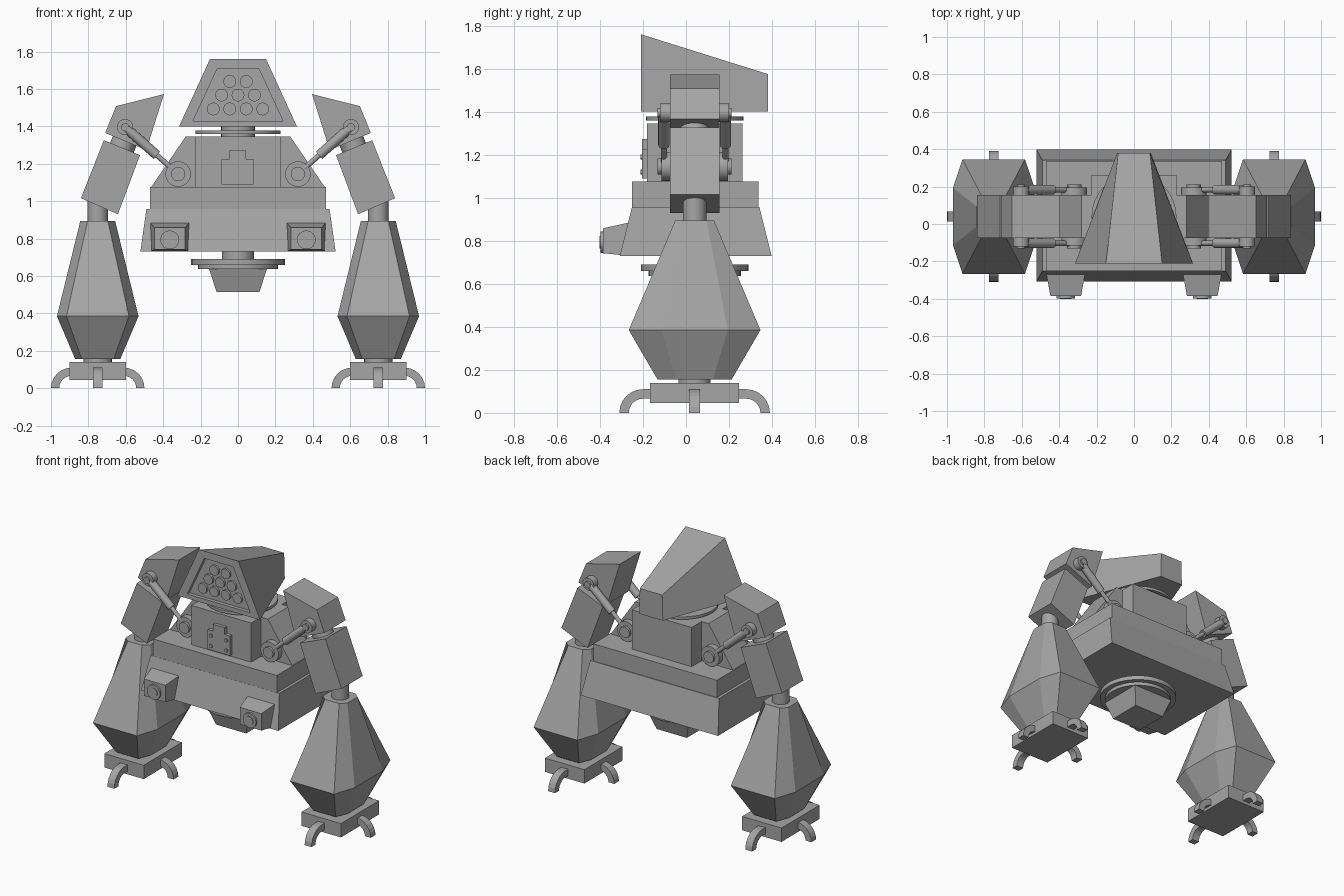
import bpy, bmesh, math
from mathutils import Vector

cube = bpy.data.objects.get("Cube")
if cube:
    bpy.data.objects.remove(cube, do_unlink=True)

GREY = (0.38, 0.38, 0.38, 1)
metal = bpy.data.materials.new("plain grey")
metal.use_nodes = True
metal.diffuse_color = GREY
metal.node_tree.nodes["Principled BSDF"].inputs["Base Color"].default_value = GREY

CY = 0.04      # depth centre of the machine
ARM = 0.115    # half depth of the arms


def loft(name, rings):
    """Skin a list of equal-length point rings and cap both ends."""
    bm = bmesh.new()
    loops = [[bm.verts.new(p) for p in ring] for ring in rings]
    n = len(loops[0])
    for a, b in zip(loops, loops[1:]):
        for i in range(n):
            j = (i + 1) % n
            bm.faces.new((a[i], a[j], b[j], b[i]))
    bm.faces.new(loops[0])
    bm.faces.new(loops[-1])
    bmesh.ops.recalc_face_normals(bm, faces=bm.faces)
    mesh = bpy.data.meshes.new(name)
    bm.to_mesh(mesh)
    bm.free()
    mesh.materials.append(metal)
    obj = bpy.data.objects.new(name, mesh)
    bpy.context.collection.objects.link(obj)
    return obj


def rect(x, y, z, hx, hy):
    return [(x + a * hx, y + b * hy, z) for a, b in ((-1, -1), (1, -1), (1, 1), (-1, 1))]


def block(name, x, y, z0, z1, bottom, top=None):
    return loft(name, [rect(x, y, z0, *bottom), rect(x, y, z1, *(top or bottom))])


def prism(name, pts, y0, y1):
    """Extrude an x-z outline along y."""
    return loft(name, [[(x, y, z) for x, z in pts] for y in (y0, y1)])


def rod(name, p, q, radius, sides=32):
    """Round bar from p to q."""
    p, q = Vector(p), Vector(q)
    turn = (q - p).to_track_quat('Z', 'Y')
    circle = [turn @ Vector((radius * math.cos(t), radius * math.sin(t), 0))
              for t in (math.tau * i / sides for i in range(sides))]
    obj = loft(name, [[p + c for c in circle], [q + c for c in circle]])
    bpy.ops.object.select_all(action='DESELECT')
    obj.select_set(True)
    bpy.context.view_layer.objects.active = obj
    bpy.ops.object.shade_smooth_by_angle()
    return obj


def post(name, x, z0, z1, radius):
    return rod(name, (x, CY, z0), (x, CY, z1), radius)


def trapezoid(y, z0, z1, w0, w1):
    return [(-w0, y, z0), (w0, y, z0), (w1, y, z1), (-w1, y, z1)]


# Head: wedge with a recessed face
loft("head", [trapezoid(-0.185, 1.43, 1.71, 0.24, 0.11),
              trapezoid(-0.21, 1.43, 1.71, 0.24, 0.11),
              trapezoid(-0.21, 1.40, 1.76, 0.315, 0.15),
              trapezoid(0.38, 1.40, 1.575, 0.09, 0.085)])
for count, z in ((2, 1.64), (3, 1.567), (4, 1.493)):
    for i in range(count):
        x = (i - (count - 1) / 2) * 0.088
        rod("head_lens", (x, -0.18, z), (x, -0.2, z), 0.034, 24)

# Neck
post("neck", 0, 1.33, 1.41, 0.09)
post("neck_disc", 0, 1.36, 1.378, 0.227)

# Torso and shoulder block
block("torso", 0, CY, 1.06, 1.345, (0.227, 0.222))
prism("shoulder_block", [(-0.468, 1.07), (0.468, 1.07), (0.28, 1.345), (-0.28, 1.345)],
      CY - ARM, CY + ARM)
prism("chest_panel", [(-0.088, 1.09), (0.083, 1.09), (0.083, 1.225), (0.042, 1.225),
                      (0.042, 1.272), (-0.046, 1.272), (-0.046, 1.225), (-0.088, 1.225)],
      -0.205, -0.17)
for x in (-0.06, 0.055):
    for z in (1.12, 1.19):
        rod("panel_bolt", (x, -0.2, z), (x, -0.212, z), 0.012, 12)

# Hull
block("hull_top", 0, CY + 0.003, 0.95, 1.075, (0.47, 0.293))
block("hull_skirt", 0, CY + 0.005, 0.73, 0.957, (0.522, 0.353), (0.49, 0.296))

# Pelvis
post("pelvis_post", 0, 0.68, 0.74, 0.085)
post("pelvis_disc", 0, 0.66, 0.69, 0.25)
post("pelvis_step", 0, 0.637, 0.662, 0.215)
block("pelvis", 0, CY, 0.515, 0.64, (0.115, 0.115), (0.155, 0.155))


def leg_ring(x, z, hx, hy, cx, cy):
    """Chamfered rectangle: half sizes hx, hy with flats cx, cy."""
    corners = ((cx, -hy), (hx, -cy), (hx, cy), (cx, hy),
               (-cx, hy), (-hx, cy), (-hx, -cy), (-cx, -hy))
    return [(x + a, CY + b, z) for a, b in corners]


def claw(x, direction, reach):
    """Curved toe that bends down to the ground."""
    d = Vector(direction)
    side = Vector((-d.y, d.x, 0))
    outer, inner, steps = 0.11, 0.066, 6
    angles = [math.pi / 2 * i / steps for i in range(steps + 1)]
    start = reach - outer - 0.05
    outline = [(start, inner), (start, outer)]
    outline += [(reach - outer + outer * math.sin(t), outer * math.cos(t)) for t in angles]
    outline += [(reach - outer + inner * math.sin(t), inner * math.cos(t)) for t in reversed(angles)]
    base = Vector((x, CY, 0))
    loft("claw", [[base + d * r + side * w + Vector((0, 0, z)) for r, z in outline]
                  for w in (-0.026, 0.026)])


for s in (-1, 1):
    # Headlight
    x = s * 0.365
    lamp = [[(x + a * w, y, z) for a, z in ((-1, z0), (1, z0), (1, z1), (-1, z1))]
            for y, w, z0, z1 in ((-0.22, 0.107, 0.73, 0.888), (-0.26, 0.105, 0.73, 0.886),
                                 (-0.385, 0.082, 0.742, 0.858))]
    loft("headlight", lamp)
    rod("headlight_lens", (x, -0.38, 0.793), (x, -0.398, 0.793), 0.05)
    rod("headlight_bulb", (x, -0.39, 0.793), (x, -0.402, 0.793), 0.03)

    # Upper arm and forearm
    prism("upper_arm", [(s * a, z) for a, z in ((0.396, 1.572), (0.652, 1.508),
                                                (0.71, 1.365), (0.49, 1.273))],
          CY - ARM, CY + ARM)
    prism("forearm", [(s * a, z) for a, z in ((0.717, 1.326), (0.524, 1.246),
                                              (0.642, 0.93), (0.84, 1.016))],
          CY - ARM, CY + ARM)
    rod("elbow", (s * 0.595, CY, 1.35), (s * 0.635, CY, 1.25), 0.068)

    # Pistons on both faces of the arm
    high, low = Vector((s * 0.604, 0, 1.396)), Vector((s * 0.32, 0, 1.145))
    for f in (-1, 1):
        def at(point, depth):
            return Vector((point.x, CY + f * depth, point.z))
        rod("upper_pivot", at(high, 0.1), at(high, 0.16), 0.043)
        rod("upper_pin", at(high, 0.15), at(high, 0.172), 0.022, 16)
        rod("lower_pivot", at(low, 0.1), at(low, 0.155), 0.068)
        rod("lower_pin", at(low, 0.15), at(low, 0.172), 0.038, 24)
        middle = high.lerp(low, 0.6)
        rod("piston_sleeve", at(high, 0.143), at(middle, 0.143), 0.026, 16)
        rod("piston_rod", at(middle, 0.143), at(low, 0.143), 0.014, 16)

    # Leg
    x = s * 0.75
    post("leg_post", x, 0.88, 1.04, 0.055)
    loft("leg", [leg_ring(x, 0.155, 0.12, 0.172, 0.085, 0.085),
                 leg_ring(x, 0.385, 0.218, 0.306, 0.167, 0.154),
                 leg_ring(x, 0.895, 0.093, 0.09, 0.054, 0.055)])

    # Foot
    post("ankle", x, 0.13, 0.16, 0.075)
    block("foot", x, CY, 0.045, 0.14, (0.15, 0.207))
    for direction, reach in (((1, 0, 0), 0.25), ((-1, 0, 0), 0.25),
                             ((0, 1, 0), 0.35), ((0, -1, 0), 0.35)):
        claw(x, direction, reach)
